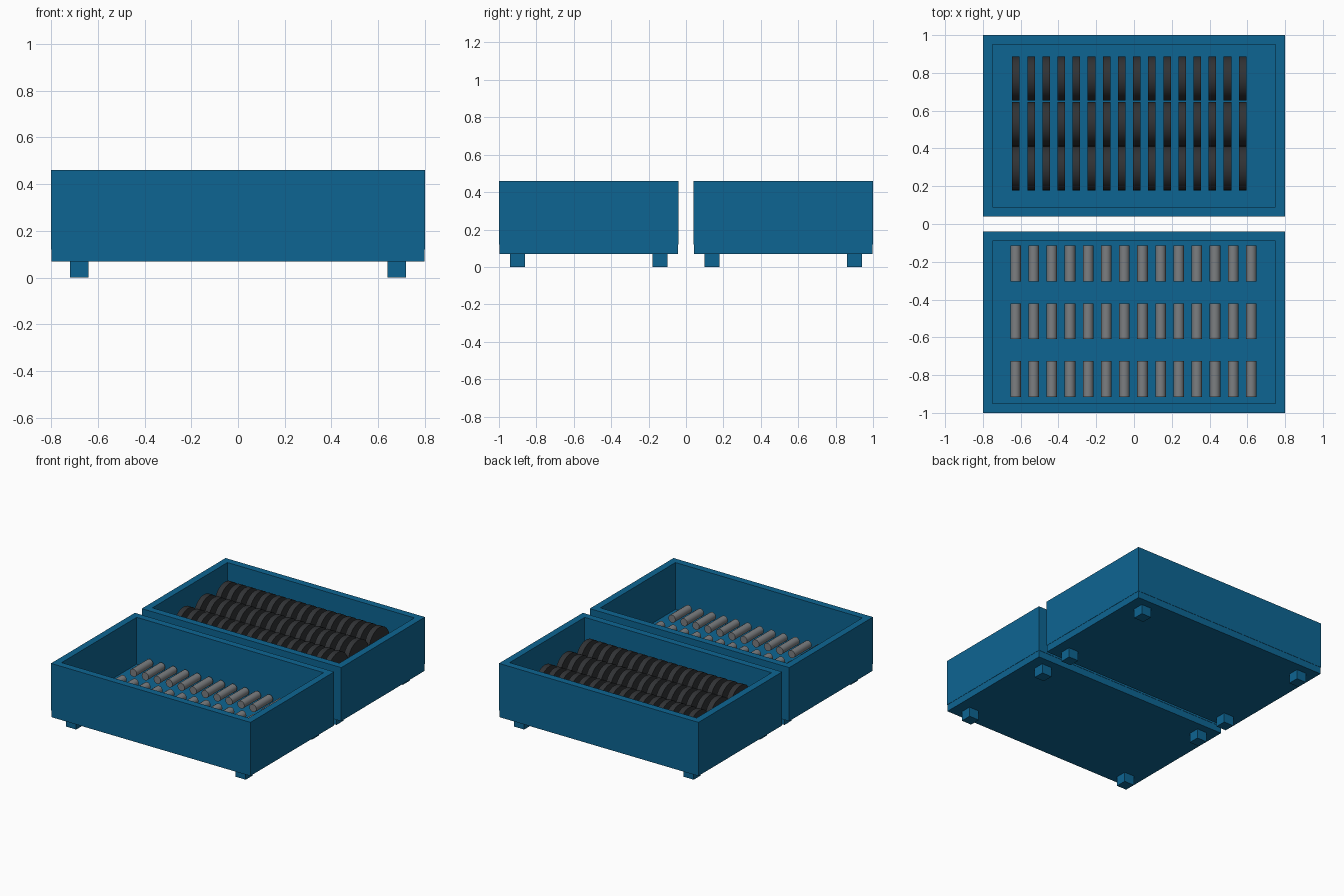
import bpy
import math

cube = bpy.data.objects.get("Cube")
if cube:
    bpy.data.objects.remove(cube, do_unlink=True)


def material(name, colour):
    mat = bpy.data.materials.new(name)
    mat.use_nodes = True
    mat.diffuse_color = (*colour, 1)
    mat.node_tree.nodes["Principled BSDF"].inputs["Base Color"].default_value = (*colour, 1)
    return mat


BLUE = material("blue paint", (0.004, 0.13, 0.29))
BLACK = material("black rubber", (0.03, 0.032, 0.035))
GREY = material("grey steel", (0.2, 0.21, 0.22))


def box(name, low, high, mat):
    mid = [(a + b) / 2 for a, b in zip(low, high)]
    bpy.ops.mesh.primitive_cube_add(size=1, location=mid)
    obj = bpy.context.object
    obj.name = name
    obj.scale = [b - a for a, b in zip(low, high)]
    bpy.ops.object.transform_apply(location=False, rotation=False, scale=True)
    obj.data.materials.append(mat)
    return obj


def roller(name, centre, radius, length, rotation, sides, mat):
    bpy.ops.mesh.primitive_cylinder_add(vertices=sides, radius=radius, depth=length,
                                        location=centre, rotation=rotation)
    obj = bpy.context.object
    obj.name = name
    obj.data.materials.append(mat)
    bpy.ops.object.shade_smooth_by_angle(angle=math.radians(35))
    return obj


def repeat(obj, count, step):
    mod = obj.modifiers.new("row", 'ARRAY')
    mod.count = count
    mod.use_relative_offset = False
    mod.use_constant_offset = True
    mod.constant_offset_displace = step


HALF_X, NEAR, FAR = 0.8, 0.04, 1.0
BOTTOM, FLOOR, TOP, WALL = 0.07, 0.12, 0.46, 0.05

# Two open trays, each with a floor, four walls and four feet
for side, label in ((-1, "front"), (1, "back")):
    y0, y1 = sorted((side * NEAR, side * FAR))
    inset = 0.002
    box(f"{label}_tray_floor", (-HALF_X + inset, y0 + inset, BOTTOM),
        (HALF_X - inset, y1 - inset, FLOOR), BLUE)
    for name, a, b in (("front", y0, y0 + WALL), ("back", y1 - WALL, y1)):
        box(f"{label}_tray_{name}_wall", (-HALF_X, a, FLOOR), (HALF_X, b, TOP), BLUE)
    for name, a in (("right", -HALF_X), ("left", HALF_X - WALL)):
        box(f"{label}_tray_{name}_wall", (a, y0 + WALL, FLOOR), (a + WALL, y1 - WALL, TOP), BLUE)
    for x in (-0.68, 0.68):
        for y in (side * 0.14, side * 0.9):
            box(f"{label}_tray_foot", (x - 0.04, y - 0.04, 0), (x + 0.04, y + 0.04, BOTTOM), BLUE)

# Upright discs, three rows in the back tray
for y in (0.295, 0.53, 0.77):
    row = roller("disc_row", (-0.625, y, 0.3), 0.117, 0.04, (0, math.pi / 2, 0), 32, BLACK)
    repeat(row, 16, (0, 0, 0.08))

# Short bars, three rows in the front tray
for y in (-0.21, -0.515, -0.82):
    row = roller("bar_row", (-0.627, y, 0.172), 0.028, 0.19, (math.pi / 2, 0, 0), 16, GREY)
    repeat(row, 14, (0.096, 0, 0))
